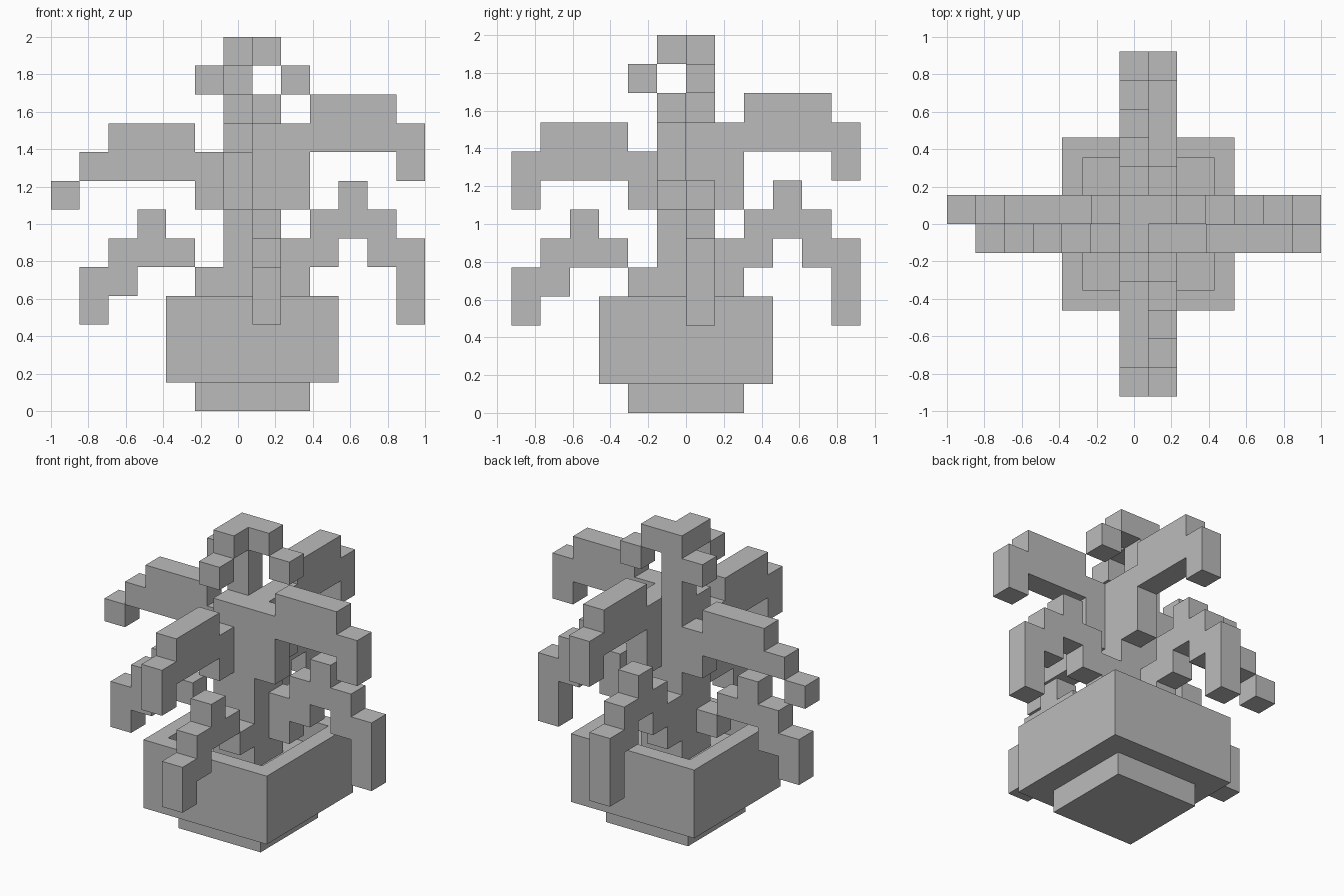
import bpy, bmesh, math
from mathutils import Matrix, Vector

cube = bpy.data.objects.get("Cube")
if cube:
    bpy.data.objects.remove(cube, do_unlink=True)

U = 2 / 13                      # size of one block
CENTRE = Vector((U / 2, 0, 0))  # plant axis

grey = bpy.data.materials.new("plain grey")
grey.use_nodes = True
grey.diffuse_color = (0.5, 0.5, 0.5, 1)
bsdf = next(n for n in grey.node_tree.nodes if n.type == 'BSDF_PRINCIPLED')
bsdf.inputs["Base Color"].default_value = (0.5, 0.5, 0.5, 1)


def finish(name, bm, angle=0):
    """Turn block units into an object placed around the plant axis."""
    bm.transform(Matrix.Translation(CENTRE) @ Matrix.Rotation(math.radians(angle), 4, 'Z')
                 @ Matrix.Scale(U, 4))
    bmesh.ops.recalc_face_normals(bm, faces=bm.faces)
    mesh = bpy.data.meshes.new(name)
    bm.to_mesh(mesh)
    bm.free()
    mesh.materials.append(grey)
    obj = bpy.data.objects.new(name, mesh)
    bpy.context.collection.objects.link(obj)
    return obj


def box(half, z0, z1):
    """Square box centred on the plant axis."""
    bm = bmesh.new()
    bmesh.ops.create_cube(bm, size=1, matrix=Matrix.Translation((0, 0, (z0 + z1) / 2))
                          @ Matrix.Diagonal((2 * half, 2 * half, z1 - z0, 1)))
    return bm


def blocks(cells):
    """Outer skin of a set of unit blocks, with flat areas merged."""
    cells = set(cells)
    bm = bmesh.new()
    for c in cells:
        for axis in range(3):
            for side in (0, 1):
                near = list(c)
                near[axis] += 2 * side - 1
                if tuple(near) in cells:
                    continue
                a, b = (axis + 1) % 3, (axis + 2) % 3
                quad = []
                for da, db in ((0, 0), (1, 0), (1, 1), (0, 1)):
                    p = list(c)
                    p[axis] += side
                    p[a] += da
                    p[b] += db
                    quad.append(bm.verts.new(p))
                bm.faces.new(quad if side else quad[::-1])
    bmesh.ops.remove_doubles(bm, verts=bm.verts, dist=0.001)
    bmesh.ops.dissolve_limit(bm, angle_limit=0.01, verts=bm.verts, edges=bm.edges)
    return bm


def frond(name, columns, row, angle):
    """Arching leaf: columns are (lowest, highest) block, counted outwards."""
    cells = [(r, row, k) for r, (lo, hi) in enumerate(columns, 1) for k in range(lo, hi + 1)]
    finish(name, blocks(cells), angle)


# Pot: foot, then a body hollowed down to the soil
finish("pot_foot", box(2, 0, 1))
pot = box(3, 1, 4)
top = max(pot.faces, key=lambda f: f.calc_center_median().z)
bmesh.ops.inset_region(pot, faces=[top], thickness=1)
walls = bmesh.ops.extrude_discrete_faces(pot, faces=[top])
bmesh.ops.translate(pot, verts=walls["faces"][0].verts, vec=(0, 0, -1))
finish("pot", pot)

# Trunk
finish("trunk", box(1, 3, 10))

# Fronds: two shapes on each level, each used on neighbouring sides
low_long = [(4, 5), (5, 6), (6, 7), (5, 6), (3, 5)]
low_short = [(4, 4), (5, 5), (5, 6), (4, 5), (3, 4)]
high_arch = [(7, 9), (9, 10), (9, 10), (9, 10), (8, 9)]
high_droop = [(7, 8), (8, 9), (8, 9), (8, 9)]

frond("lower_frond_left", low_long, 0, 0)
frond("lower_frond_back", low_long, 0, 90)
frond("lower_frond_right", low_short, 0, 180)
frond("lower_frond_front", low_short, 0, 270)
frond("upper_frond_left", high_arch, -1, 0)
frond("upper_frond_back", high_arch, -1, 90)
frond("upper_frond_right", high_droop + [(8, 8), (7, 7)], -1, 180)
frond("upper_frond_front", high_droop + [(7, 8)], -1, 270)

# Crown: thin stem with an angled cap and three hanging tips
finish("crown_stem", blocks([(-1, 0, 10), (-1, 0, 11), (-1, 0, 12), (0, 0, 12), (-1, -1, 12)]))
for name, cell in (("left", (1, 0, 11)), ("front", (-1, -2, 11)), ("right", (-2, 0, 11))):
    finish("crown_tip_" + name, blocks([cell]))
